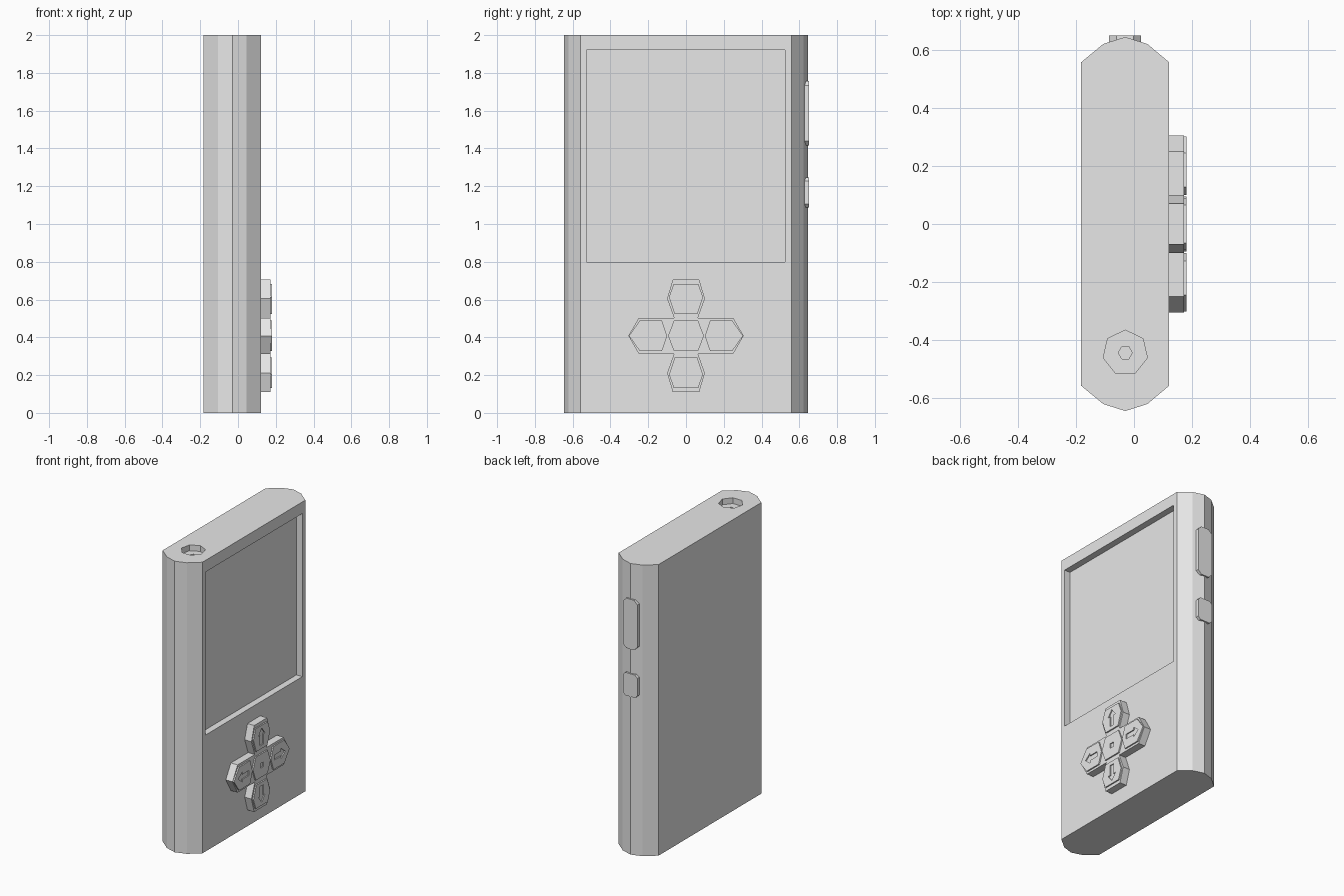
import bpy, bmesh, math
from mathutils import Vector

if "Cube" in bpy.data.objects:
    bpy.data.objects.remove(bpy.data.objects["Cube"])

grey = bpy.data.materials.new("light_grey")
grey.use_nodes = True
grey.diffuse_color = (0.8, 0.8, 0.8, 1)
grey.node_tree.nodes["Principled BSDF"].inputs["Base Color"].default_value = (0.8, 0.8, 0.8, 1)

# Each axis maps an outline point (u, v) and a depth d into space
AXES = {
    "x": lambda u, v, d: (d, u, v),
    "y": lambda u, v, d: (u, d, v),
    "z": lambda u, v, d: (u, v, d),
}


def prism(name, outline, axis, low, high):
    """Extrude a closed outline along an axis."""
    bm = bmesh.new()
    place = AXES[axis]
    face = bm.faces.new([bm.verts.new(place(u, v, low)) for u, v in outline])
    new = bmesh.ops.extrude_face_region(bm, geom=[face])["geom"]
    shift = Vector(place(0, 0, high - low))
    bmesh.ops.translate(bm, vec=shift, verts=[g for g in new if isinstance(g, bmesh.types.BMVert)])
    bmesh.ops.recalc_face_normals(bm, faces=bm.faces)
    mesh = bpy.data.meshes.new(name)
    bm.to_mesh(mesh)
    bm.free()
    mesh.materials.append(grey)
    obj = bpy.data.objects.new(name, mesh)
    bpy.context.collection.objects.link(obj)
    return obj


def cut(target, cutter):
    """Subtract a cutter and discard it."""
    mod = target.modifiers.new("cut", "BOOLEAN")
    mod.operation = "DIFFERENCE"
    mod.solver = "EXACT"
    mod.object = cutter
    cutter.hide_render = True
    bpy.context.view_layer.objects.active = target
    bpy.ops.object.modifier_apply(modifier=mod.name)
    bpy.data.objects.remove(cutter)


def ring(cx, cy, r, sides, start):
    angles = [start + math.tau * i / sides for i in range(sides)]
    return [(cx + r * math.cos(a), cy + r * math.sin(a)) for a in angles]


def rect(u0, u1, v0, v1):
    return [(u0, v0), (u1, v0), (u1, v1), (u0, v1)]


def turned(points, angle, cu=0, cv=0):
    c, s = math.cos(angle), math.sin(angle)
    return [(cu + u * c - v * s, cv + u * s + v * c) for u, v in points]


# Case with faceted long sides
back, front, mid = -0.182, 0.121, -0.03
half = [(front, 0.558), (0.046, 0.621), (mid, 0.645), (-0.106, 0.621), (back, 0.558)]
case = prism("case", half + [(x, -y) for x, y in reversed(half)], "z", 0, 2)

# Screen recess and headphone socket
cut(case, prism("screen_cutter", rect(-0.528, 0.525, 0.8, 1.92), "x", front - 0.045, 0.3))
cut(case, prism("socket_cutter", ring(mid, -0.444, 0.078, 7, math.pi / 2), "z", 1.96, 2.1))
cut(case, prism("pin_cutter", ring(mid, -0.444, 0.024, 6, 0), "z", 1.92, 2.05))

# Direction pad base, built from a mirrored quarter
pad_z, pad_top, key_top = 0.408, 0.172, 0.181
quarter = [(0.305, 0), (0.25, 0.095), (0.063, 0.095), (0.1, 0.197), (0.07, 0.297)]
upper = quarter + [(-u, v) for u, v in reversed(quarter)]
outline = upper + [(u, -v) for u, v in reversed(upper[1:-1])]
prism("pad_base", [(u, pad_z + v) for u, v in outline], "x", front - 0.01, pad_top)

# Raised keys with shallow engraved arrows
arrow = [(-0.017, -0.055), (0.017, -0.055), (0.017, 0.015), (0.035, 0.015),
         (0, 0.06), (-0.035, 0.015), (-0.017, 0.015)]
tall_key = [(-0.06, 0.115), (0.06, 0.115), (0.09, 0.205), (0.065, 0.275), (-0.065, 0.275), (-0.09, 0.205)]
wide_key = [(0.127, -0.08), (0.245, -0.08), (0.302, 0), (0.245, 0.08), (0.127, 0.08), (0.1, 0)]
centre_key = [(-0.064, -0.08), (0.064, -0.08), (0.095, 0), (0.064, 0.08), (-0.064, 0.08), (-0.095, 0)]

dot = rect(-0.016, 0.016, -0.016, 0.016)
keys = [
    ("up_key", tall_key, 0, arrow, 0, (0, 0.195)),
    ("down_key", tall_key, math.pi, arrow, math.pi, (0, -0.195)),
    ("right_key", wide_key, 0, arrow, -math.pi / 2, (0.195, 0)),
    ("left_key", wide_key, math.pi, arrow, math.pi / 2, (-0.195, 0)),
    ("centre_key", centre_key, 0, dot, 0, (0, 0)),
]
for name, shape, spin, mark, mark_spin, (u, v) in keys:
    key = prism(name, turned(shape, spin, 0, pad_z), "x", pad_top - 0.006, key_top)
    cut(key, prism("mark_cutter", turned(mark, mark_spin, u, pad_z + v), "x", key_top - 0.007, 0.25))

# Side buttons with clipped corners
for name, z0, z1, clip in (("long_side_button", 1.415, 1.757, 0.025), ("short_side_button", 1.088, 1.245, 0.018)):
    x0, x1 = -0.086, 0.024
    shape = [(x0 + clip, z0), (x1 - clip, z0), (x1, z0 + clip), (x1, z1 - clip),
             (x1 - clip, z1), (x0 + clip, z1), (x0, z1 - clip), (x0, z0 + clip)]
    prism(name, shape, "y", 0.61, 0.651)
